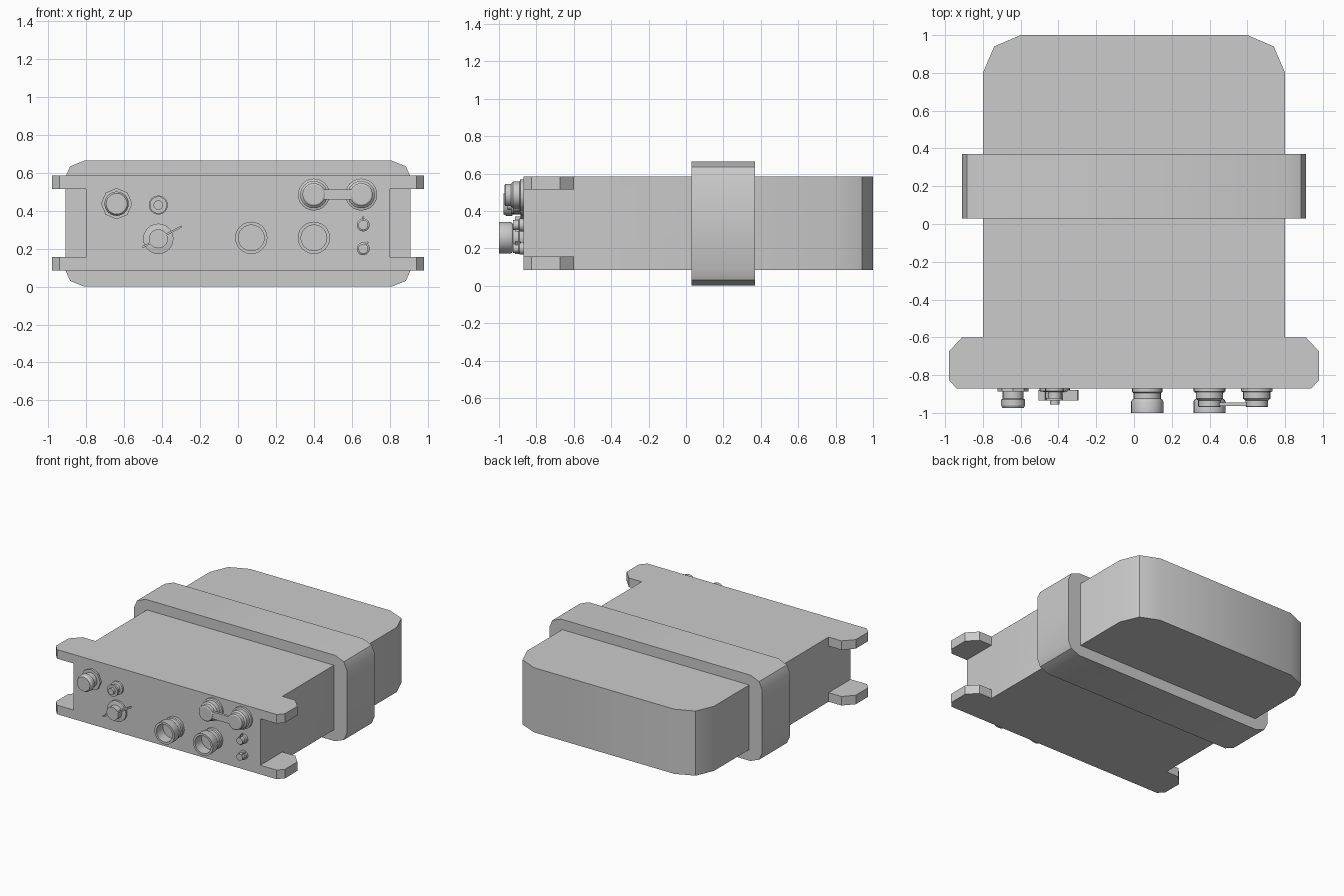
import bpy, bmesh, math
from mathutils import Matrix, Vector

if "Cube" in bpy.data.objects:
    bpy.data.objects.remove(bpy.data.objects["Cube"])

FACE = -0.87  # y of the front panel


def add_object(name, bm, smooth=True):
    bmesh.ops.recalc_face_normals(bm, faces=bm.faces)
    me = bpy.data.meshes.new(name)
    bm.to_mesh(me)
    bm.free()
    ob = bpy.data.objects.new(name, me)
    bpy.context.collection.objects.link(ob)
    if smooth:
        bpy.ops.object.select_all(action='DESELECT')
        ob.select_set(True)
        bpy.context.view_layer.objects.active = ob
        bpy.ops.object.shade_smooth_by_angle(angle=math.radians(30))
    return ob


def prism(name, points, offset, smooth=True):
    """Extrude a closed 3D polygon by an offset."""
    bm = bmesh.new()
    face = bm.faces.new([bm.verts.new(p) for p in points])
    ext = bmesh.ops.extrude_face_region(bm, geom=[face], use_keep_orig=True)
    verts = [g for g in ext['geom'] if isinstance(g, bmesh.types.BMVert)]
    bmesh.ops.translate(bm, verts=verts, vec=offset)
    return add_object(name, bm, smooth)


def lathe(name, x, z, profile, sides=24):
    """Revolve (radius, distance out of the panel) about the -y axis."""
    bm = bmesh.new()
    rings = []
    for r, d in profile:
        n = sides if r > 0 else 1
        rings.append([bm.verts.new((x + r * math.cos(2 * math.pi * i / sides), FACE - d,
                                    z + r * math.sin(2 * math.pi * i / sides)))
                      for i in range(n)])
    for a, b in zip(rings, rings[1:]):
        for i in range(sides):
            j = (i + 1) % sides
            if len(b) == 1:
                bm.faces.new((a[i], a[j], b[0]))
            else:
                bm.faces.new((a[i], a[j], b[j], b[i]))
    return add_object(name, bm)


def box(name, lo, hi, angle=0, pivot=(0, 0, 0)):
    """Box from corner to corner, turned about the y axis at the pivot."""
    lo, hi = Vector(lo), Vector(hi)
    bm = bmesh.new()
    bmesh.ops.create_cube(bm, size=1)
    bmesh.ops.scale(bm, vec=hi - lo, verts=bm.verts)
    bmesh.ops.translate(bm, vec=(lo + hi) / 2, verts=bm.verts)
    bmesh.ops.rotate(bm, cent=pivot, verts=bm.verts,
                     matrix=Matrix.Rotation(-math.radians(angle), 3, 'Y'))
    return add_object(name, bm, False)


# Housing: full outline with front ears, then the ears are split into top and bottom tabs
half = [(0.94, FACE), (0.98, -0.825), (0.98, -0.675), (0.91, -0.6), (0.8, -0.6),
        (0.8, 0.8), (0.74, 0.94), (0.6, 1.0)]
outline = half + [(-x, y) for x, y in reversed(half)]
housing = prism("housing", [(x, y, 0.085) for x, y in outline], (0, 0, 0.5))
for side in (-1, 1):
    xs = sorted((side * 0.8, side * 1.2))
    cutter = box("ear_gap_cutter", (xs[0], -1.1, 0.155), (xs[1], -0.5, 0.515))
    cutter.hide_render = True
    cutter.hide_viewport = True
    mod = housing.modifiers.new("ear_gap", 'BOOLEAN')
    mod.operation = 'DIFFERENCE'
    mod.solver = 'EXACT'
    mod.object = cutter

# Wrap-around band
quarter = [(0.91, 0.245), (0.885, 0.302), (0.81, 0.332)]
right = [(x, -z) for x, z in reversed(quarter)] + quarter
ring = right + [(-x, z) for x, z in reversed(right)]
prism("band", [(x, 0.03, z + 0.332) for x, z in ring], (0, 0.34, 0))

# Push plug with octagonal nut
lathe("plug_nut", -0.64, 0.437, [(0.082, 0), (0.082, 0.016), (0, 0.016)], 8)
lathe("plug", -0.64, 0.437, [(0.055, 0), (0.055, 0.055), (0.064, 0.06), (0.064, 0.09),
                             (0.055, 0.105), (0, 0.105)])

# Small coaxial jack
lathe("small_jack", -0.42, 0.43, [(0.05, 0), (0.05, 0.015), (0.035, 0.02), (0.035, 0.05),
                                  (0.045, 0.05), (0.045, 0.065), (0.025, 0.065),
                                  (0.025, 0.085), (0, 0.085)])

# Selector knob with a thin pointer blade
kx, kz = -0.42, 0.252
lathe("knob", kx, kz, [(0.08, 0), (0.08, 0.015), (0.05, 0.02), (0.05, 0.065), (0, 0.065)])
box("knob_pointer", (kx - 0.095, FACE - 0.065, kz - 0.005),
    (kx + 0.14, FACE - 0.01, kz + 0.005), 28, (kx, 0, kz))

# Large open sockets
for x in (0.07, 0.4):
    lathe("socket", x, 0.257, [(0.08, 0), (0.08, 0.02), (0.072, 0.025), (0.072, 0.055),
                               (0.08, 0.06), (0.085, 0.07), (0.085, 0.13), (0.068, 0.13),
                               (0.068, 0.05), (0, 0.05)])

# Capped terminals joined by a link bar
for x in (0.4, 0.65):
    lathe("terminal", x, 0.485, [(0.084, 0), (0.084, 0.016), (0.072, 0.02), (0.072, 0.055),
                                 (0.06, 0.065), (0.06, 0.095), (0.052, 0.1), (0, 0.1)])
box("link_bar", (0.4, FACE - 0.094, 0.458), (0.65, FACE - 0.074, 0.512))

# Small switches with pointers
for z, angle in ((0.325, 90), (0.2, 55)):
    lathe("switch", 0.66, z, [(0.034, 0), (0.034, 0.02), (0.026, 0.025), (0.026, 0.055), (0, 0.055)])
    box("switch_pointer", (0.625, FACE - 0.045, z - 0.004),
        (0.705, FACE - 0.015, z + 0.004), angle, (0.66, 0, z))
